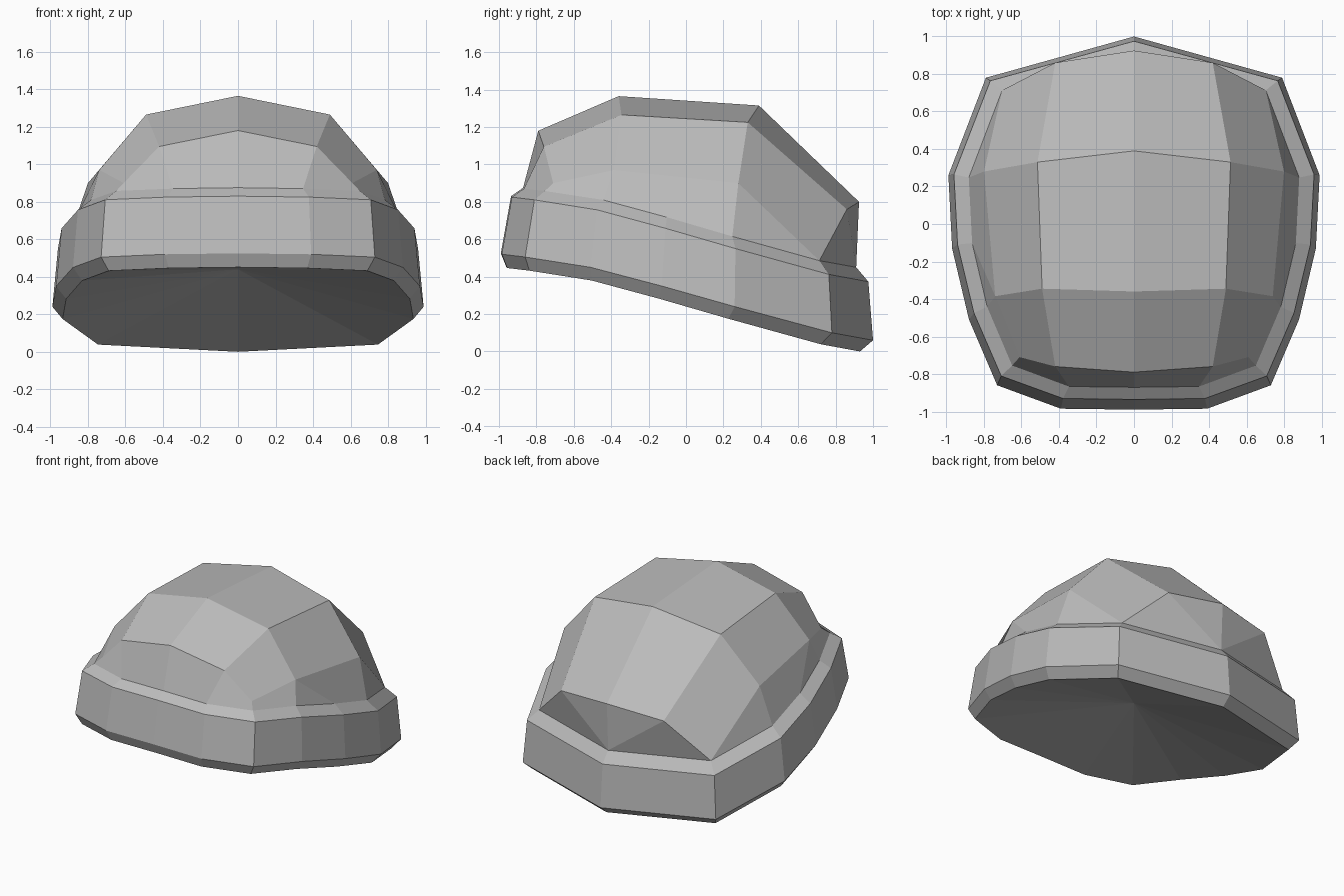
import bpy
import bmesh

cube = bpy.data.objects.get("Cube")
if cube:
    bpy.data.objects.remove(cube)

wool = bpy.data.materials.new("grey wool")
wool.use_nodes = True
grey = (0.5, 0.5, 0.5, 1)
wool.diffuse_color = grey
wool.node_tree.nodes["Principled BSDF"].inputs["Base Color"].default_value = grey


def half_object(name, points, faces):
    """Build the left half from named points and mirror it across x."""
    bm = bmesh.new()
    verts = {key: bm.verts.new(co) for key, co in points.items()}
    for face in faces:
        bm.faces.new([verts[key] for key in face])
    mesh = bpy.data.meshes.new(name)
    bm.to_mesh(mesh)
    bm.free()
    mesh.materials.append(wool)
    obj = bpy.data.objects.new(name, mesh)
    bpy.context.collection.objects.link(obj)
    mirror = obj.modifiers.new("Mirror", "MIRROR")
    mirror.use_clip = True
    return obj


# Widest outline of the brim, front centre to back centre, tilted down at the back
OUTLINE = [(0, -.99, .525), (.39, -.985, .52), (.73, -.86, .505), (.88, -.51, .45),
           (.97, -.13, .35), (.99, .26, .24), (.79, .78, .1), (0, 1, .06)]
COUNT = len(OUTLINE)


def ring(tag, sx, sy, shift, rise, tilt=0):
    return {f"{tag}{i}": (x * sx, y * sy + shift, z + rise + tilt * y)
            for i, (x, y, z) in enumerate(OUTLINE)}


# Folded brim: four stacked rings and a hollow underside
base = ring("b", .89, .895, .015, .37, .02)
brim = {**ring("u", .945, .95, -.02, -.067, .007), **ring("o", 1, 1, 0, 0),
        **ring("t", .97, .96, .015, .309, .004), **base, "apex": (0, 0, .44)}
brim_faces = []
for i in range(COUNT - 1):
    j = i + 1
    for low, high in ("uo", "ot", "tb"):
        brim_faces.append((f"{low}{i}", f"{low}{j}", f"{high}{j}", f"{high}{i}"))
    brim_faces.append((f"u{j}", f"u{i}", "apex"))
half_object("brim", brim, brim_faces)

# Crown: faceted dome with front (f), middle (m), rear (s) and back (k) rows
crown = {**base,
         "f0": (0, -.79, 1.18), "f1": (.42, -.76, 1.095), "f2": (.61, -.71, .9),
         "m0": (0, -.36, 1.365), "m1": (.49, -.345, 1.265), "m2": (.74, -.385, .97),
         "s0": (0, .39, 1.315), "s1": (.515, .33, 1.225), "s2": (.8, .28, .9),
         "k0": (0, .925, .8), "k1": (.42, .86, .76)}
crown_faces = """b0 b1 f1 f0, b1 b2 f2 f1, b2 b3 m2 f2, b3 b4 m2, b4 b5 s2 m2,
    b5 b6 s2, b6 k1 s1 s2, b6 b7 k1, b7 k0 k1, f0 f1 m1 m0, f1 f2 m2 m1,
    m0 m1 s1 s0, m1 m2 s2 s1, s0 s1 k1 k0"""
half_object("crown", crown, [face.split() for face in crown_faces.split(",")])
